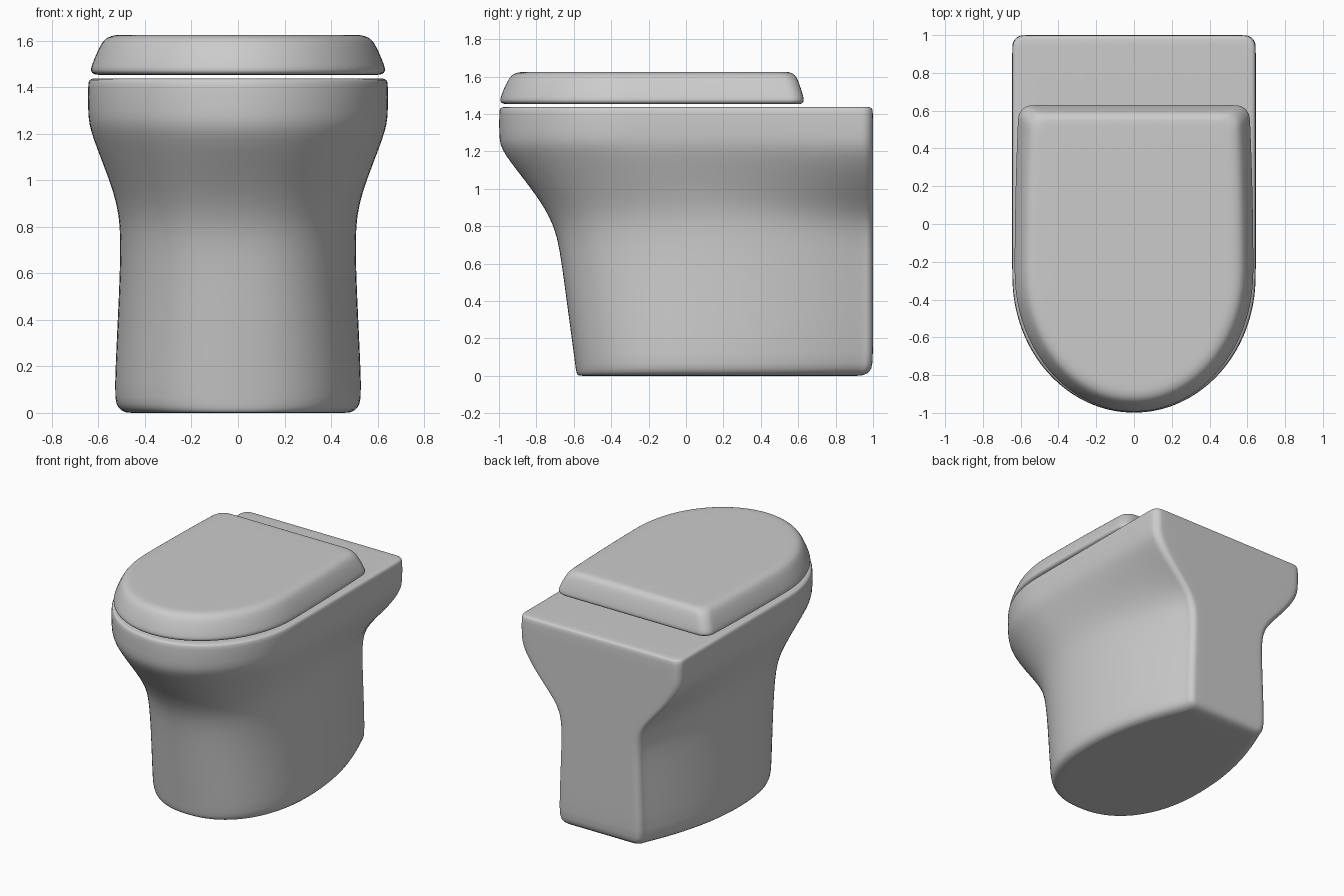
import bpy, bmesh, math


def outline(wb, wm, ym, yf, yb, r, n):
    """D-shaped plan: flat back with rounded corners, bowed sides, superellipse front."""
    half = [(wb * k / 4 * 0.9, yb) for k in range(4)]
    for k in range(7):
        a = math.pi / 2 * (1 - k / 6)
        half.append((wb - r + r * math.cos(a), yb - r + r * math.sin(a)))
    y0 = yb - r
    for k in range(1, 11):
        t = k / 10
        half.append((wb + (wm - wb) * (1 - (1 - t) ** 2), y0 + (ym - y0) * t))
    for k in range(1, 17):
        a = math.pi / 2 * k / 16
        c, s = max(0, math.cos(a)), math.sin(a)
        half.append((wm * c ** (2 / n) if k < 16 else 0, ym + (yf - ym) * s ** (2 / n)))
    return half + [(-x, y) for x, y in half[-2:0:-1]]


def loft(name, rows):
    """Skin stacked outlines, cap both ends and smooth."""
    bm = bmesh.new()
    rings = []
    for z, *p in rows:
        rings.append([bm.verts.new((x, y, z)) for x, y in outline(*p)])
    m = len(rings[0])
    for a, b in zip(rings, rings[1:]):
        for i in range(m):
            j = (i + 1) % m
            bm.faces.new((a[i], a[j], b[j], b[i]))
    # caps with a narrow inset ring keep the flat areas crisp
    for ring in (rings[0], rings[-1]):
        cap = bm.faces.new(ring)
        bm.normal_update()
        bmesh.ops.inset_individual(bm, faces=[cap], thickness=0.012)
    bmesh.ops.recalc_face_normals(bm, faces=bm.faces)
    mesh = bpy.data.meshes.new(name)
    bm.to_mesh(mesh)
    bm.free()
    obj = bpy.data.objects.new(name, mesh)
    bpy.context.collection.objects.link(obj)
    sub = obj.modifiers.new("smooth", "SUBSURF")
    sub.levels = sub.render_levels = 1
    for p in mesh.polygons:
        p.use_smooth = True
    return obj


# Pedestal and bowl: z, back half width, max half width, y of max, front, back, corner radius, exponent
loft("bowl_body", [
    (0.000, 0.29, 0.475, 0.10, -0.575, 0.93, 0.05, 2.3),
    (0.010, 0.31, 0.505, 0.10, -0.585, 0.97, 0.05, 2.3),
    (0.035, 0.33, 0.525, 0.10, -0.590, 0.993, 0.05, 2.3),
    (0.090, 0.34, 0.532, 0.10, -0.597, 1.0, 0.05, 2.3),
    (0.350, 0.33, 0.520, 0.10, -0.632, 1.0, 0.05, 2.3),
    (0.600, 0.32, 0.508, 0.08, -0.665, 1.0, 0.05, 2.3),
    (0.750, 0.32, 0.506, 0.05, -0.690, 1.0, 0.05, 2.3),
    (0.850, 0.35, 0.512, 0.00, -0.730, 1.0, 0.05, 2.25),
    (0.950, 0.43, 0.535, -0.07, -0.790, 1.0, 0.05, 2.2),
    (1.070, 0.54, 0.580, -0.15, -0.882, 1.0, 0.05, 2.1),
    (1.180, 0.618, 0.622, -0.23, -0.968, 1.0, 0.06, 2.0),
    (1.240, 0.64, 0.640, -0.27, -0.997, 1.0, 0.06, 2.0),
    (1.300, 0.645, 0.645, -0.28, -1.000, 1.0, 0.06, 2.0),
    (1.415, 0.645, 0.645, -0.28, -1.000, 1.0, 0.06, 2.0),
    (1.432, 0.640, 0.640, -0.28, -0.995, 0.995, 0.06, 2.0),
    (1.438, 0.622, 0.622, -0.28, -0.977, 0.977, 0.05, 2.0),
])

# Closed lid: inset distance per height, hovering just above the rim
lid_profile = [(1.453, 0.03), (1.457, 0.008), (1.470, 0.0), (1.485, 0.001),
               (1.540, 0.022), (1.585, 0.044), (1.608, 0.062),
               (1.620, 0.085), (1.625, 0.115)]
loft("lid", [(z, 0.615 - d, 0.633 - d, -0.26, -0.995 + d, 0.63 - 0.75 * d, 0.075, 2.0)
             for z, d in lid_profile])
